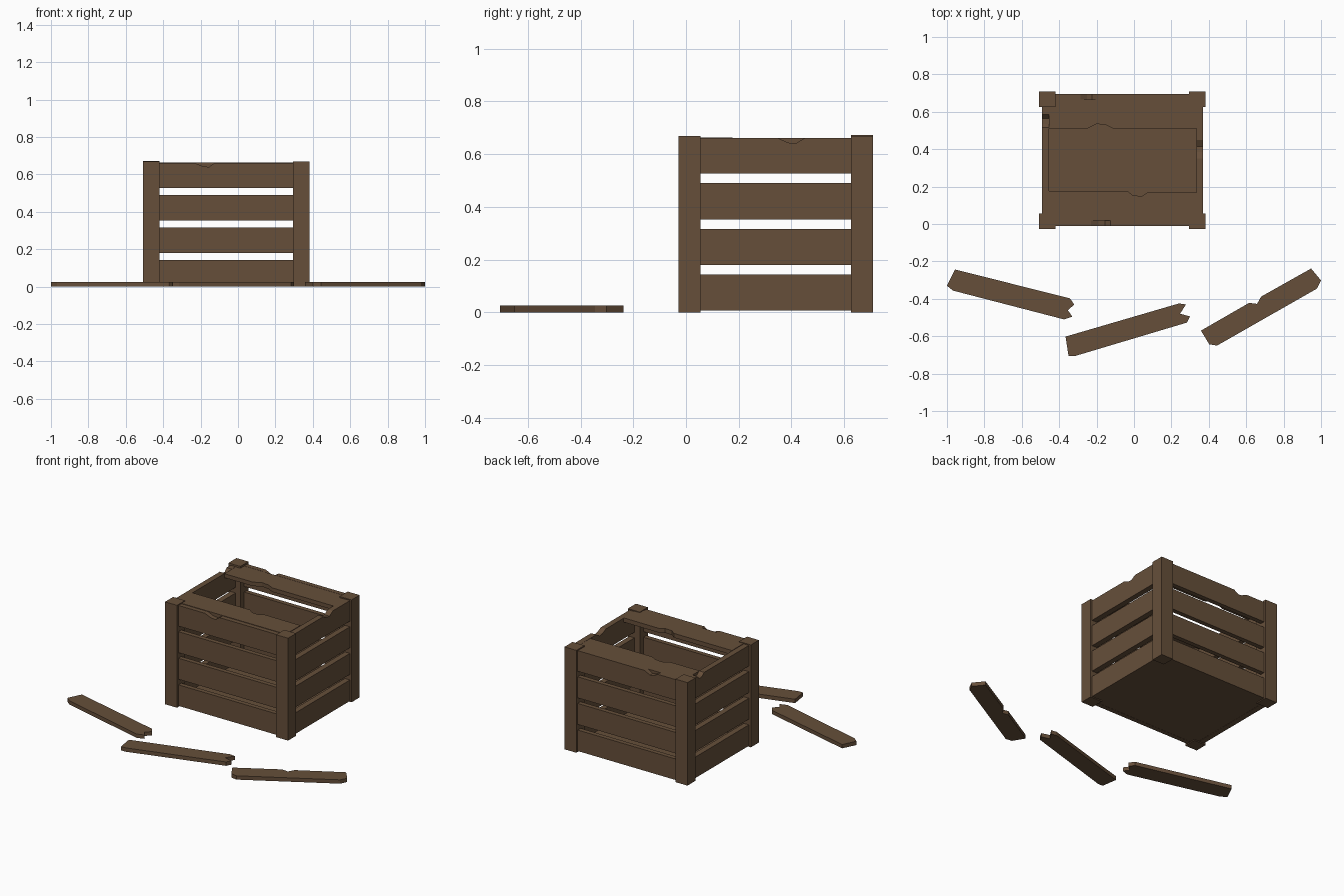
import bpy, bmesh
from mathutils import Vector

cube = bpy.data.objects.get("Cube")
if cube:
    bpy.data.objects.remove(cube, do_unlink=True)

wood = bpy.data.materials.new("brown wood")
wood.use_nodes = True
colour = (0.133, 0.078, 0.042, 1)
wood.diffuse_color = colour
wood.node_tree.nodes["Principled BSDF"].inputs["Base Color"].default_value = colour


def board(name, outline, low, high, axis="z"):
    """Extrude a flat outline between two positions along one axis."""
    place = {"z": lambda a, b, c: (a, b, c),
             "y": lambda a, b, c: (a, c, b),
             "x": lambda a, b, c: (c, a, b)}[axis]
    bm = bmesh.new()
    face = bm.faces.new([bm.verts.new(place(a, b, low)) for a, b in outline])
    grown = bmesh.ops.extrude_face_region(bm, geom=[face])["geom"]
    shift = Vector(place(0, 0, high - low))
    bmesh.ops.translate(bm, vec=shift,
                        verts=[v for v in grown if isinstance(v, bmesh.types.BMVert)])
    bmesh.ops.recalc_face_normals(bm, faces=bm.faces)
    mesh = bpy.data.meshes.new(name)
    bm.to_mesh(mesh)
    bm.free()
    mesh.materials.append(wood)
    obj = bpy.data.objects.new(name, mesh)
    bpy.context.collection.objects.link(obj)
    return obj


def rect(a0, a1, b0, b1):
    return [(a0, b0), (a1, b0), (a1, b1), (a0, b1)]


# Outer faces of the slatted walls, and slat sizes
X0, X1, Y0, Y1 = -0.492, 0.37, -0.012, 0.695
THICK_Y, THICK_X = 0.03, 0.037
TOP = 0.661

# Corner posts
for side, x in (("right", -0.507), ("left", 0.295)):
    for end, y in (("front", -0.028), ("back", 0.626)):
        top = 0.672 if (side, end) == ("right", "back") else 0.668
        board(f"{end}_{side}_post", rect(x, x + 0.086, y, y + 0.083), 0, top)

# Slatted walls, with a chipped top edge on each
walls = [
    ("front", "y", X0, X1, Y0, Y0 + THICK_Y, (-0.23, -0.19, -0.155, -0.125)),
    ("back", "y", X0, X1, Y1 - THICK_Y, Y1, (-0.285, -0.25, -0.225, -0.19)),
    ("right", "x", Y0 + THICK_Y, Y1 - THICK_Y, X0, X0 + THICK_X, (0.515, 0.535, 0.565, 0.585)),
    ("left", "x", Y0 + THICK_Y, Y1 - THICK_Y, X1 - THICK_X, X1, (0.35, 0.385, 0.415, 0.45)),
]
for name, axis, start, end, low, high, chip in walls:
    for i in range(4):
        base = 0.006 + i * 0.1735
        outline = rect(start, end, base, base + 0.137)
        if i == 3:
            a, b, c, d = chip
            outline = [(start, base), (end, base), (end, TOP), (d, TOP),
                       (c, TOP - 0.021), (b, TOP - 0.017), (a, TOP), (start, TOP)]
        board(f"{name}_slat_{i + 1}", outline, low, high, axis)

# Floor and the two broken lid boards
IX0, IX1 = X0 + THICK_X, X1 - THICK_X
IY0, IY1 = Y0 + THICK_Y, Y1 - THICK_Y
board("floor", rect(IX0, IX1, IY0, IY1), 0.007, 0.03)
board("front_lid_board", [(IX0, IY0), (IX1, IY0), (IX1, 0.168), (0.075, 0.17), (0.045, 0.15),
                          (-0.005, 0.152), (-0.035, 0.176), (IX0, 0.176)], 0.636, 0.664)
board("back_lid_board", [(IX0, IY1), (IX0, 0.51), (-0.25, 0.51), (-0.2, 0.535),
                         (-0.15, 0.53), (-0.11, 0.51), (IX1, 0.51), (IX1, IY1)], 0.634, TOP - 0.001)

# Loose broken planks lying on the ground
planks = {
    "right_loose_plank": [(-0.957, -0.243), (-0.342, -0.398), (-0.32, -0.43), (-0.353, -0.462),
                          (-0.33, -0.495), (-0.374, -0.51), (-0.968, -0.356), (-1, -0.33)],
    "middle_loose_plank": [(-0.366, -0.602), (0.24, -0.425), (0.278, -0.43), (0.246, -0.48),
                           (0.3, -0.494), (0.283, -0.527), (-0.316, -0.706), (-0.35, -0.706)],
    "left_loose_plank": [(0.358, -0.57), (0.615, -0.422), (0.658, -0.427), (0.68, -0.388),
                         (0.947, -0.238), (1, -0.302), (0.979, -0.345), (0.444, -0.65), (0.402, -0.643)],
}
for name, outline in planks.items():
    board(name, outline, 0, 0.025)
